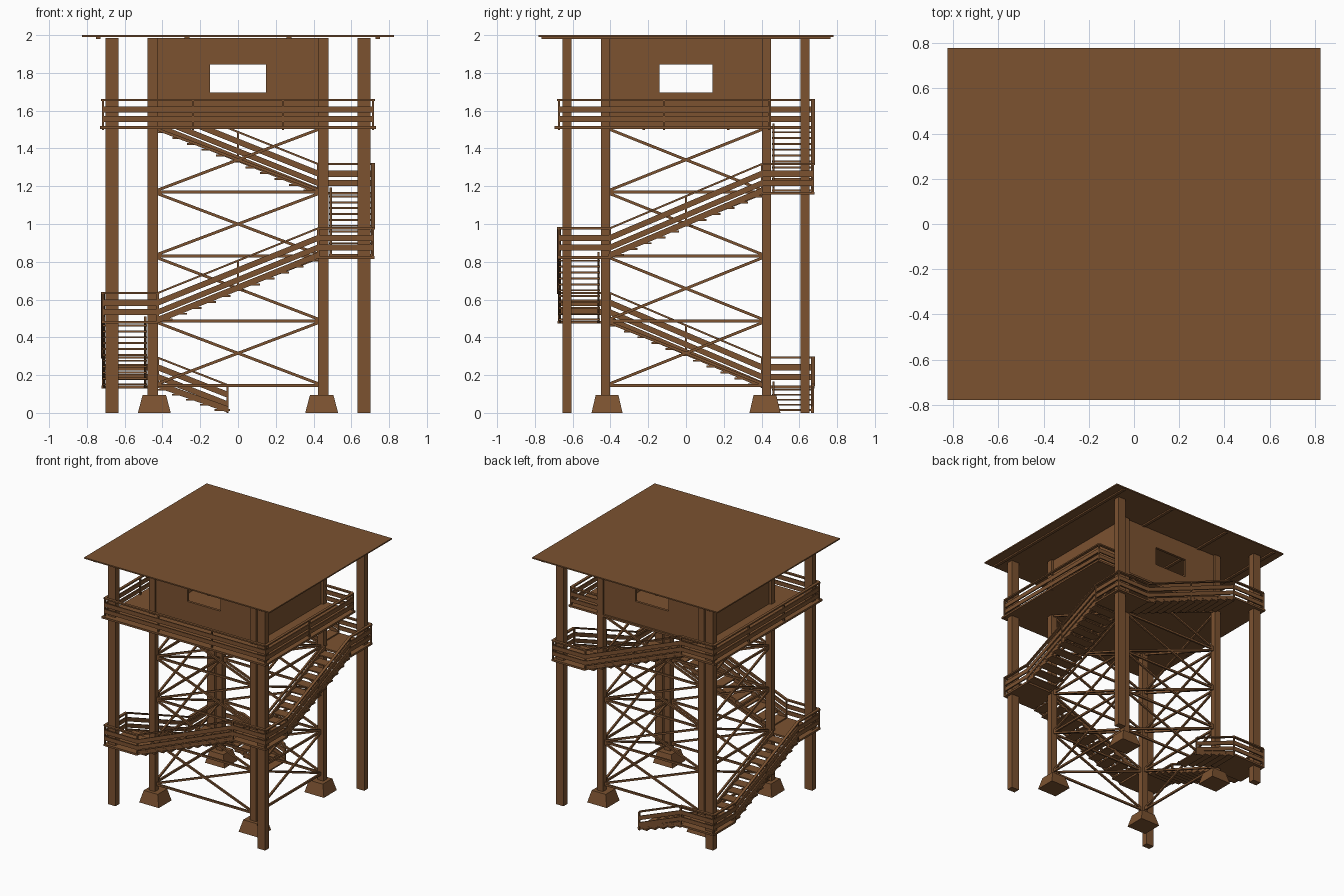
import bpy, bmesh
from mathutils import Vector as V

if "Cube" in bpy.data.objects:
    bpy.data.objects.remove(bpy.data.objects["Cube"])

mat = bpy.data.materials.new("brown_timber")
mat.diffuse_color = (0.20, 0.085, 0.03, 1)
mat.use_nodes = True
mat.node_tree.nodes["Principled BSDF"].inputs["Base Color"].default_value = mat.diffuse_color

HEX = [(0, 1, 3, 2), (4, 6, 7, 5), (0, 4, 5, 1), (2, 3, 7, 6), (0, 2, 6, 4), (1, 5, 7, 3)]


def hexa(bm, pts):
    vs = [bm.verts.new(p) for p in pts]
    for f in HEX:
        bm.faces.new([vs[i] for i in f])


def box(bm, x0, x1, y0, y1, z0, z1):
    hexa(bm, [(x, y, z) for x in (x0, x1) for y in (y0, y1) for z in (z0, z1)])


def plank(bm, p, q, w, z0, z1):
    # board from p to q with upright ends, spanning heights z0..z1 about the line
    p, q = V(p), V(q)
    d = q - p
    n = V((-d.y, d.x, 0)).normalized() * w / 2
    hexa(bm, [a + s * n + V((0, 0, z)) for a in (p, q) for s in (-1, 1) for z in (z0, z1)])


def finish(bm, name):
    bmesh.ops.recalc_face_normals(bm, faces=bm.faces)
    me = bpy.data.meshes.new(name)
    bm.to_mesh(me)
    bm.free()
    me.materials.append(mat)
    ob = bpy.data.objects.new(name, me)
    bpy.context.collection.objects.link(ob)


CX, CY = 0.451, 0.427            # inner column centres
OX, OY = 0.715, 0.672            # outer edge of the walkway
LEVELS = [0.145, 0.487, 0.83, 1.17, 1.51]
corners = [(sx, sy) for sx in (-1, 1) for sy in (-1, 1)]

# Columns and tapered footings
inner, outer, feet = bmesh.new(), bmesh.new(), bmesh.new()
for sx, sy in corners:
    x, y = sx * CX, sy * CY
    box(inner, x - .027, x + .027, y - .024, y + .024, 0.09, 1.985)
    x2, y2 = sx * .667, sy * .63
    box(outer, x2 - .034, x2 + .034, y2 - .025, y2 + .025, 0, 1.985)
    fx, fy = sx * .443, sy * .418
    hexa(feet, [(fx + a * (.062 if k else .087), fy + b * (.06 if k else .082), .095 * k)
                for a in (-1, 1) for b in (-1, 1) for k in (0, 1)])
finish(inner, "inner_columns")
finish(outer, "outer_columns")
finish(feet, "footings")

# Horizontal ties and crossed braces on the four sides of the tower
br = bmesh.new()
ring = [(-CX, -CY), (CX, -CY), (CX, CY), (-CX, CY)]
for i in range(4):
    a, b = ring[i], ring[(i + 1) % 4]
    for k in range(4):
        lo, hi = LEVELS[k], LEVELS[k + 1]
        plank(br, (*a, lo), (*b, lo), .014, -.008, .008)
        plank(br, (*a, lo), (*b, hi), .014, -.008, .008)
        plank(br, (*a, hi), (*b, lo), .014, -.008, .008)
finish(br, "cross_braces")

# Stair landings at the corners
ld = bmesh.new()
for (sx, sy), z in zip([(-1, 1), (-1, -1), (1, -1), (1, 1)], LEVELS):
    xs, ys = sorted((sx * .425, sx * .722)), sorted((sy * .402, sy * .68))
    box(ld, *xs, *ys, z - .015, z)
finish(ld, "landings")


# Stair flights: thin treads between two stringers
def flight(bm, p, q, w, n):
    p, q = V(p), V(q)
    d = q - p
    along = V((d.x, d.y, 0)) / n
    side = V((-d.y, d.x, 0)).normalized() * w / 2
    for i in range(n):
        a = p + d * (i / n)
        a.z += d.z / n * .5
        plank(bm, a - along * .1, a + along, w, -.014, -.004)
    for s in (-.93, .93):
        plank(bm, p + side * s, q + side * s, .012, -.012, .022)


st = bmesh.new()
wx, wy = .6, .565
L = LEVELS
flight(st, (-.05, wy, 0.012), (-.425, wy, L[0]), .22, 5)
flight(st, (-wx, .402, L[0]), (-wx, -.402, L[1]), .235, 11)
flight(st, (-.425, -wy, L[1]), (.425, -wy, L[2]), .22, 11)
flight(st, (wx, -.402, L[2]), (wx, .402, L[3]), .235, 11)
flight(st, (.425, wy, L[3]), (-.425, wy, L[4]), .22, 11)
finish(st, "stair_flights")

# Upper deck, with a corner where the last flight arrives
dk = bmesh.new()
box(dk, -.73, .73, -.695, .45, 1.503, 1.518)
box(dk, -.73, -.425, .45, .68, 1.503, 1.518)
finish(dk, "upper_deck")

# Railing: one continuous run up the stairs and around the deck
path = [(-.055, OY, 0), (-.425, OY, L[0]), (-OX, OY, L[0]), (-OX, .402, L[0]),
        (-OX, -.402, L[1]), (-OX, -OY, L[1]), (-.425, -OY, L[1]),
        (.425, -OY, L[2]), (OX, -OY, L[2]), (OX, -.402, L[2]),
        (OX, .402, L[3]), (OX, OY, L[3]), (.425, OY, L[3]),
        (-.425, OY, L[4]), (-OX, OY, L[4]), (-OX, -OY, L[4]),
        (OX, -OY, L[4]), (OX, .44, L[4]), (.48, .44, L[4])]
rl, ps = bmesh.new(), bmesh.new()
for p, q in zip(path, path[1:]):
    for w, z0, z1 in ((.022, .142, .153), (.01, .08, .113), (.01, .03, .062)):
        plank(rl, p, q, w, z0, z1)
    p, q = V(p), V(q)
    n = max(1, round((q - p).length / .45))
    for i in range(n + 1):
        c = p.lerp(q, i / n)
        if i < n or q.x == .48:
            box(ps, c.x - .006, c.x + .006, c.y - .006, c.y + .006, max(0, c.z - .012), c.z + .145)
finish(rl, "railing_boards")
finish(ps, "railing_posts")

# Cabin walls, each framed around its window
wl = bmesh.new()
for s in (-1, 1):
    for h, win, c, swap in ((.43, .147, CY, False), (.41, .14, CX, True)):
        t = sorted((s * (c - .012), s * (c + .008)))
        for a0, a1, z0, z1 in ((-h, -win, 1.515, 1.985), (win, h, 1.515, 1.985),
                               (-win, win, 1.515, 1.695), (-win, win, 1.845, 1.985)):
            if swap:
                box(wl, *t, a0, a1, z0, z1)
            else:
                box(wl, a0, a1, *t, z0, z1)
finish(wl, "cabin_walls")

# Flat roof and the beams beneath it
rf = bmesh.new()
box(rf, -.825, .825, -.78, .78, 1.99, 2.0)
finish(rf, "roof")
bmr = bmesh.new()
for x in (-.74, -.27, .27, .74):
    box(bmr, x - .012, x + .012, -.765, .765, 1.979, 1.991)
finish(bmr, "roof_beams")
